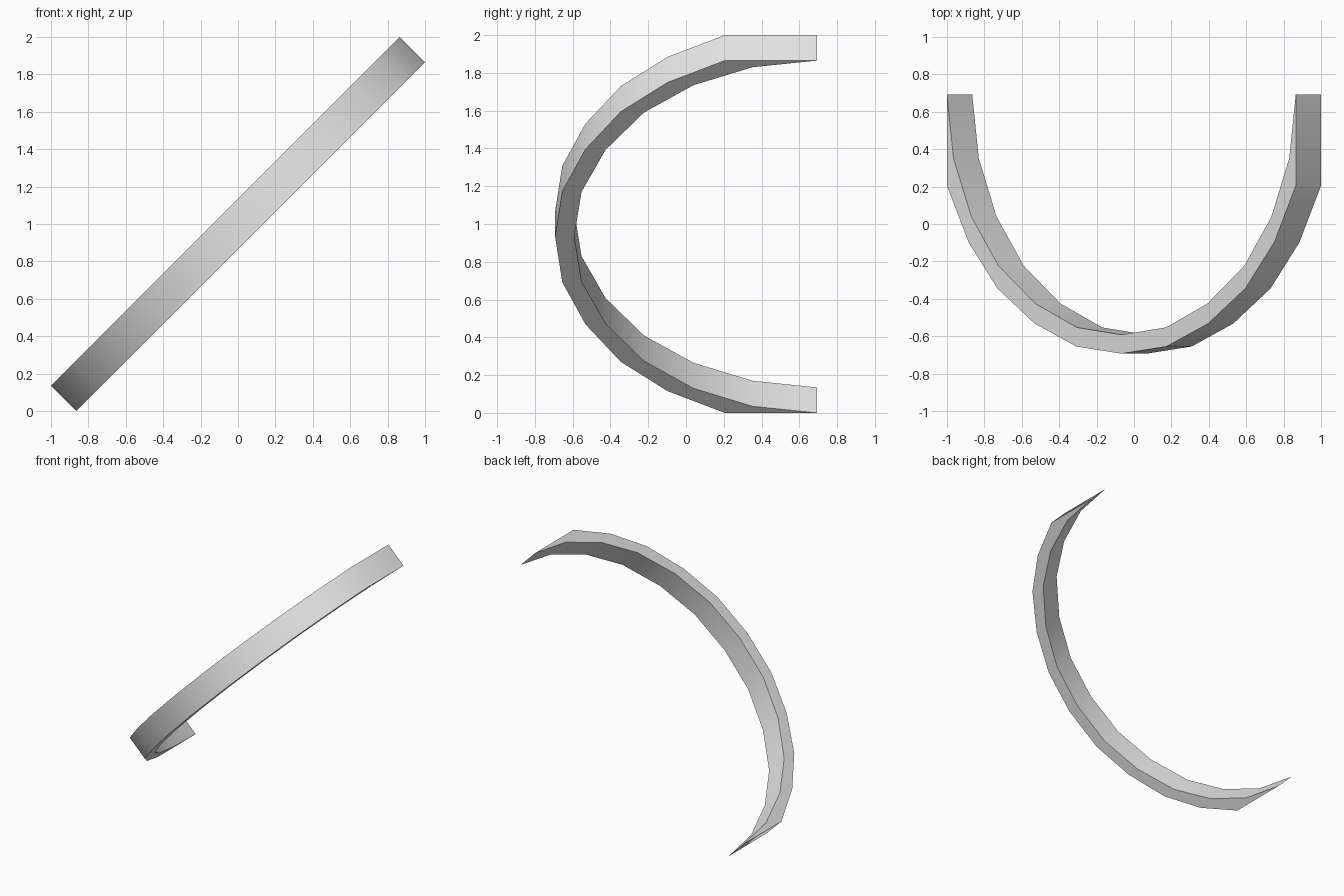
import bpy, bmesh
from mathutils import Vector

if "Cube" in bpy.data.objects:
    bpy.data.objects.remove(bpy.data.objects["Cube"])

# Half profile: (distance along the diagonal / sqrt 2, y)
TIP = (0.9325, 0.693)
OUTER = [(0.9325, 0.205), (0.8175, -0.097), (0.6625, -0.345),
         (0.4625, -0.533), (0.2405, -0.655), (0.0, -0.693)]
INNER = [(0.0, -0.592), (0.238, -0.553), (0.461, -0.425),
         (0.658, -0.222), (0.8025, 0.04), (0.8975, 0.352)]
HALF_WIDTH = 0.0675


def mirror(points):
    return [(-s, y) for s, y in reversed(points)]


# Closed crescent: right tip, outer arc, left tip, inner arc
outer = [TIP] + OUTER + mirror(OUTER[:-1]) + mirror([TIP])
inner = mirror(INNER[1:]) + INNER
loop = outer + inner

# Extrude the crescent across its 45 degree tilted plane
bm = bmesh.new()
rows = []
for side in (-1, 1):
    off = side * HALF_WIDTH
    rows.append([bm.verts.new(Vector((s + off, y, 1 + s - off))) for s, y in loop])
a, b = rows
n = len(loop)
for i in range(n):
    j = (i + 1) % n
    bm.faces.new((a[i], a[j], b[j], b[i]))

# Side faces as strips between the outer and inner arcs
for row in rows:
    out = row[:len(outer)]
    inn = [row[0]] + row[len(outer):][::-1] + [out[-1]]
    for i in range(len(out) - 1):
        quad = []
        for v in (out[i], out[i + 1], inn[i + 1], inn[i]):
            if v not in quad:
                quad.append(v)
        bm.faces.new(quad)
bmesh.ops.recalc_face_normals(bm, faces=bm.faces)

mesh = bpy.data.meshes.new("crescent_blade")
bm.to_mesh(mesh)
bm.free()

# Single light grey colour
grey = bpy.data.materials.new("light grey")
grey.diffuse_color = (0.8, 0.8, 0.8, 1)
grey.use_nodes = True
grey.node_tree.nodes["Principled BSDF"].inputs["Base Color"].default_value = grey.diffuse_color
mesh.materials.append(grey)

blade = bpy.data.objects.new("crescent_blade", mesh)
bpy.context.collection.objects.link(blade)
bpy.context.view_layer.objects.active = blade
blade.select_set(True)
bpy.ops.object.shade_smooth_by_angle(angle=0.56)
